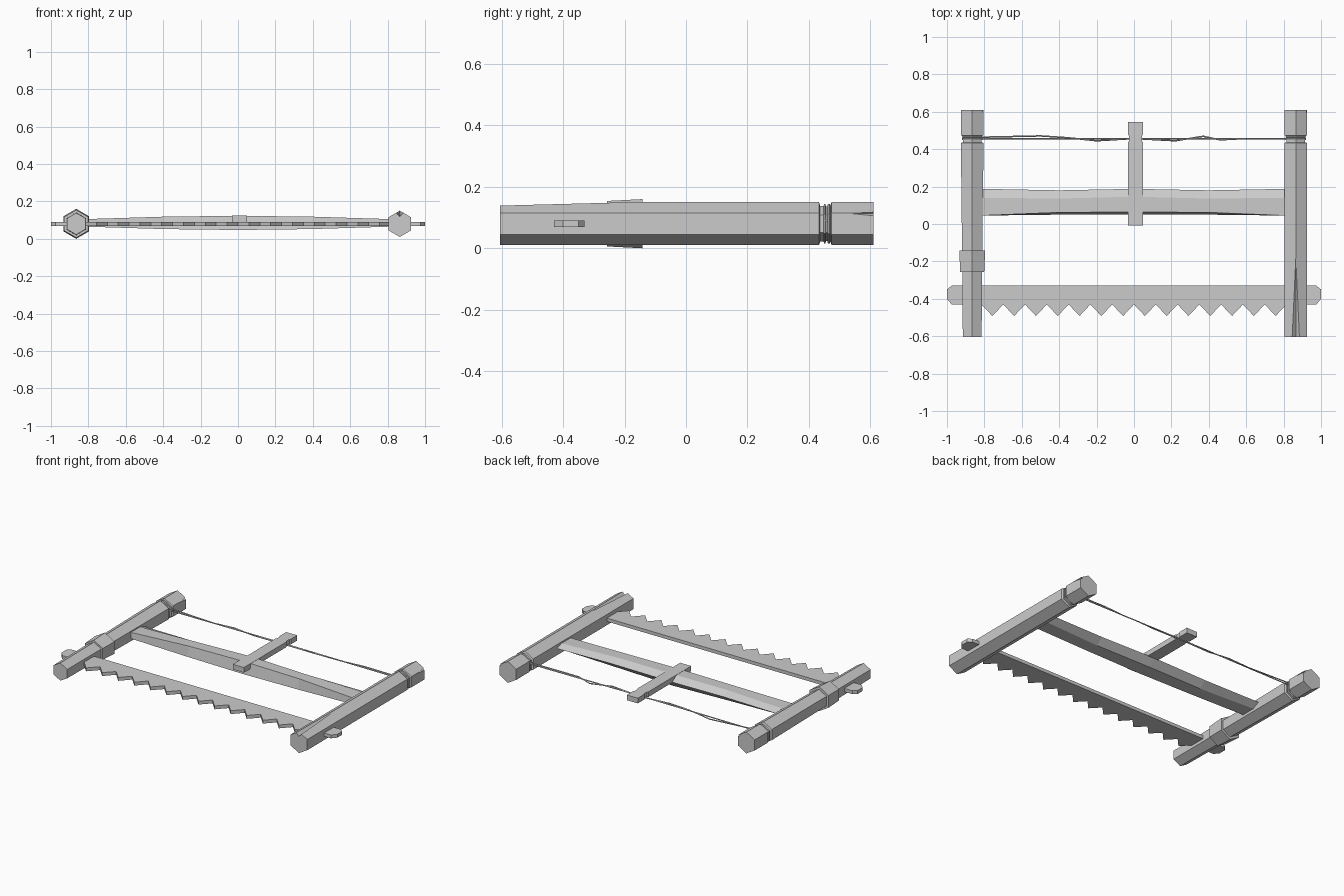
import bpy, bmesh, math
from mathutils import Vector

cube = bpy.data.objects.get("Cube")
if cube:
    bpy.data.objects.remove(cube, do_unlink=True)

grey = bpy.data.materials.new("plain grey")
grey.use_nodes = True
grey.diffuse_color = (0.6, 0.6, 0.6, 1)
grey.node_tree.nodes["Principled BSDF"].inputs["Base Color"].default_value = (0.6, 0.6, 0.6, 1)

MID = 0.08      # height of the frame's middle plane
POST_X = 0.865


def finish(name, bm):
    bmesh.ops.recalc_face_normals(bm, faces=bm.faces)
    mesh = bpy.data.meshes.new(name)
    bm.to_mesh(mesh)
    bm.free()
    mesh.materials.append(grey)
    ob = bpy.data.objects.new(name, mesh)
    bpy.context.collection.objects.link(ob)
    return ob


def loft(name, rings):
    """Skin a series of equal-sized point rings and cap both ends."""
    bm = bmesh.new()
    loops = [[bm.verts.new(p) for p in ring] for ring in rings]
    n = len(loops[0])
    for a, b in zip(loops, loops[1:]):
        for i in range(n):
            j = (i + 1) % n
            bm.faces.new((a[i], a[j], b[j], b[i]))
    bm.faces.new(loops[0])
    bm.faces.new(loops[-1])
    return finish(name, bm)


def hex_rod(name, x, profile):
    """Six-sided rod along y from (y, radius) pairs, ridge on top."""
    turn = [math.radians(90 + 60 * i) for i in range(6)]
    return loft(name, [[(x + r * math.cos(t), y, MID + r * math.sin(t)) for t in turn]
                       for y, r in profile])


def plate(name, outline, low, high):
    return loft(name, [[(x, y, z) for x, y in outline] for z in (low, high)])


def wedge_cut(target, points):
    """Cut a split in the wood with a hull around the given points."""
    bm = bmesh.new()
    for p in points:
        bm.verts.new(p)
    bmesh.ops.convex_hull(bm, input=bm.verts)
    cutter = finish("split_cutter", bm)
    cutter.hide_render = True
    mod = target.modifiers.new("split", 'BOOLEAN')
    mod.operation = 'DIFFERENCE'
    mod.solver = 'EXACT'
    mod.object = cutter
    bpy.context.view_layer.objects.active = target
    bpy.ops.object.modifier_apply(modifier=mod.name)
    bpy.data.objects.remove(cutter, do_unlink=True)


# Posts with a grooved neck and a head
neck = [(0.433, 0.07), (0.437, 0.058), (0.448, 0.058), (0.45, 0.064), (0.454, 0.064),
        (0.456, 0.056), (0.46, 0.056), (0.462, 0.064), (0.468, 0.064), (0.47, 0.058),
        (0.474, 0.07), (0.61, 0.07)]
right_post = hex_rod("right_post", -POST_X, [(-0.605, 0.058), (-0.2, 0.062)] + neck)
left_post = hex_rod("left_post", POST_X, [(-0.605, 0.07)] + neck)
hex_rod("post_collar", -POST_X, [(-0.257, 0.074), (-0.142, 0.08)])

# Long split along the ridge of the left post
wedge_cut(left_post, [(POST_X - 0.034, -0.63, 0.152), (POST_X + 0.034, -0.63, 0.152),
                      (POST_X, -0.63, 0.117), (POST_X, -0.18, 0.15),
                      (POST_X, -0.18, 0.156)])

# Small splits on the backs of the post heads
for post, x in ((right_post, -POST_X), (left_post, POST_X)):
    wedge_cut(post, [(x + 0.07, 0.62, 0.125), (x + 0.07, 0.62, 0.1),
                     (x + 0.045, 0.62, 0.113), (x + 0.062, 0.53, 0.113)])

# Crossbar, thickest in the middle: x, front, ridge, back, half height
bar = []
for x, front, ridge, back, h in ((-0.82, 0.045, 0.14, 0.188, 0.02),
                                 (-0.4, 0.062, 0.136, 0.18, 0.033),
                                 (0, 0.064, 0.146, 0.188, 0.038),
                                 (0.4, 0.062, 0.136, 0.18, 0.033),
                                 (0.82, 0.045, 0.14, 0.188, 0.02)):
    low_front = min(front, 0.05)
    zc = MID + 0.005
    bar.append([(x, low_front, zc - h), (x, front, zc + h), (x, ridge, zc + h),
                (x, back, zc + h * 0.2), (x, ridge, zc - h)])
loft("crossbar", bar)

# Saw blade with a row of pointed teeth
teeth = 14
pitch = 0.1165
start = -teeth * pitch / 2
edge = [(-0.92, -0.43)]
for i in range(teeth):
    edge += [(start + i * pitch, -0.43), (start + (i + 0.5) * pitch, -0.492)]
edge += [(-start, -0.43)]
blade = [(-0.975, -0.33), (-1, -0.35), (-1, -0.4), (-0.975, -0.43)] + edge
blade += [(0.975, -0.43), (1, -0.4), (1, -0.35), (0.975, -0.33)]
plate("saw_blade", blade, MID - 0.011, MID + 0.011)

# Tightening paddle with a waist where the cord passes
half = [(0.04, -0.008), (0.04, 0.436), (0.034, 0.442), (0.034, 0.472), (0.04, 0.478), (0.04, 0.545)]
outline = [(0.008 + x, y) for x, y in half] + [(0.008 - x, y) for x, y in reversed(half)]
plate("tightening_paddle", outline, 0.09, 0.124)


# Twisted cord strands between the posts
def strand(name, points):
    curve = bpy.data.curves.new(name, 'CURVE')
    curve.dimensions = '3D'
    curve.bevel_depth = 0.004
    curve.bevel_resolution = 0
    curve.use_fill_caps = True
    spline = curve.splines.new('POLY')
    spline.points.add(len(points) - 1)
    for point, (x, dy, dz) in zip(spline.points, points):
        point.co = (x, 0.457 + dy, MID + 0.01 + dz, 1)
    curve.materials.append(grey)
    bpy.context.collection.objects.link(bpy.data.objects.new(name, curve))


strand("straight_cord", [(-0.92, 0, 0), (0, 0, 0.004), (0.92, 0, 0)])
strand("twisted_cord", [(-0.9, 0, 0.01), (-0.78, 0.008, 0.008), (-0.5, 0.014, -0.006),
                        (-0.35, 0.004, 0.008), (-0.2, -0.012, 0.005), (0, 0, 0),
                        (0.22, -0.012, 0.006), (0.37, 0.012, -0.006), (0.46, -0.007, 0.006),
                        (0.6, 0, 0.01), (0.9, 0, 0.008)])
